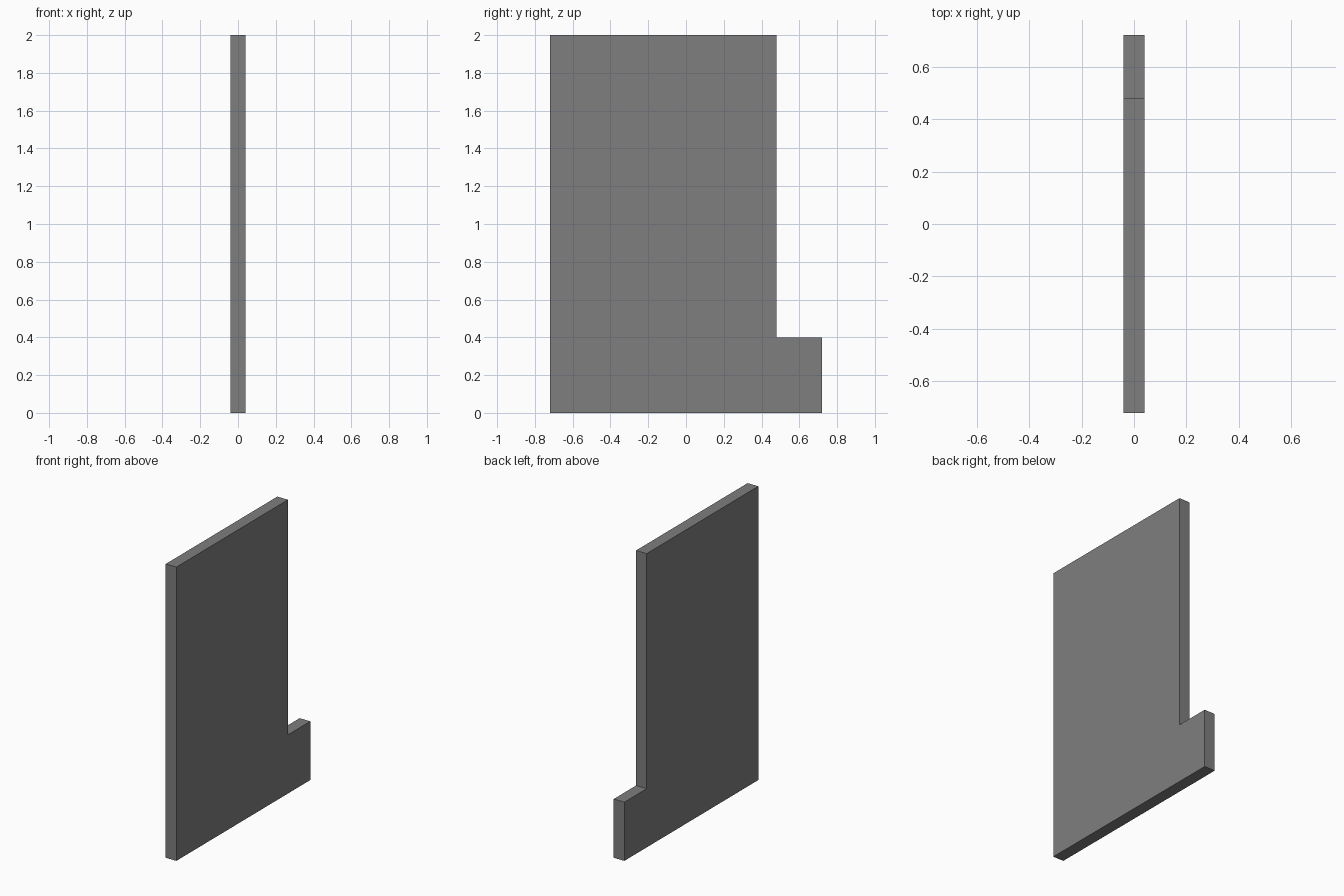
import bpy
import bmesh

if "Cube" in bpy.data.objects:
    bpy.data.objects.remove(bpy.data.objects["Cube"])

THICKNESS = 0.08

# L-shaped side profile in (y, z)
profile = [(-0.72, 0), (0.72, 0), (0.72, 0.4), (0.48, 0.4), (0.48, 2), (-0.72, 2)]

# Extrude the profile across x into a flat panel
bm = bmesh.new()
face = bm.faces.new([bm.verts.new((-THICKNESS / 2, y, z)) for y, z in profile])
result = bmesh.ops.extrude_face_region(bm, geom=[face])
verts = [g for g in result["geom"] if isinstance(g, bmesh.types.BMVert)]
bmesh.ops.translate(bm, verts=verts, vec=(THICKNESS, 0, 0))
bmesh.ops.recalc_face_normals(bm, faces=bm.faces[:])

mesh = bpy.data.meshes.new("side_panel")
bm.to_mesh(mesh)
bm.free()
panel = bpy.data.objects.new("side_panel", mesh)
bpy.context.collection.objects.link(panel)

# Dark grey finish
dark_grey = bpy.data.materials.new("dark_grey")
dark_grey.diffuse_color = (0.21, 0.21, 0.21, 1)
dark_grey.use_nodes = True
dark_grey.node_tree.nodes["Principled BSDF"].inputs["Base Color"].default_value = dark_grey.diffuse_color
mesh.materials.append(dark_grey)
